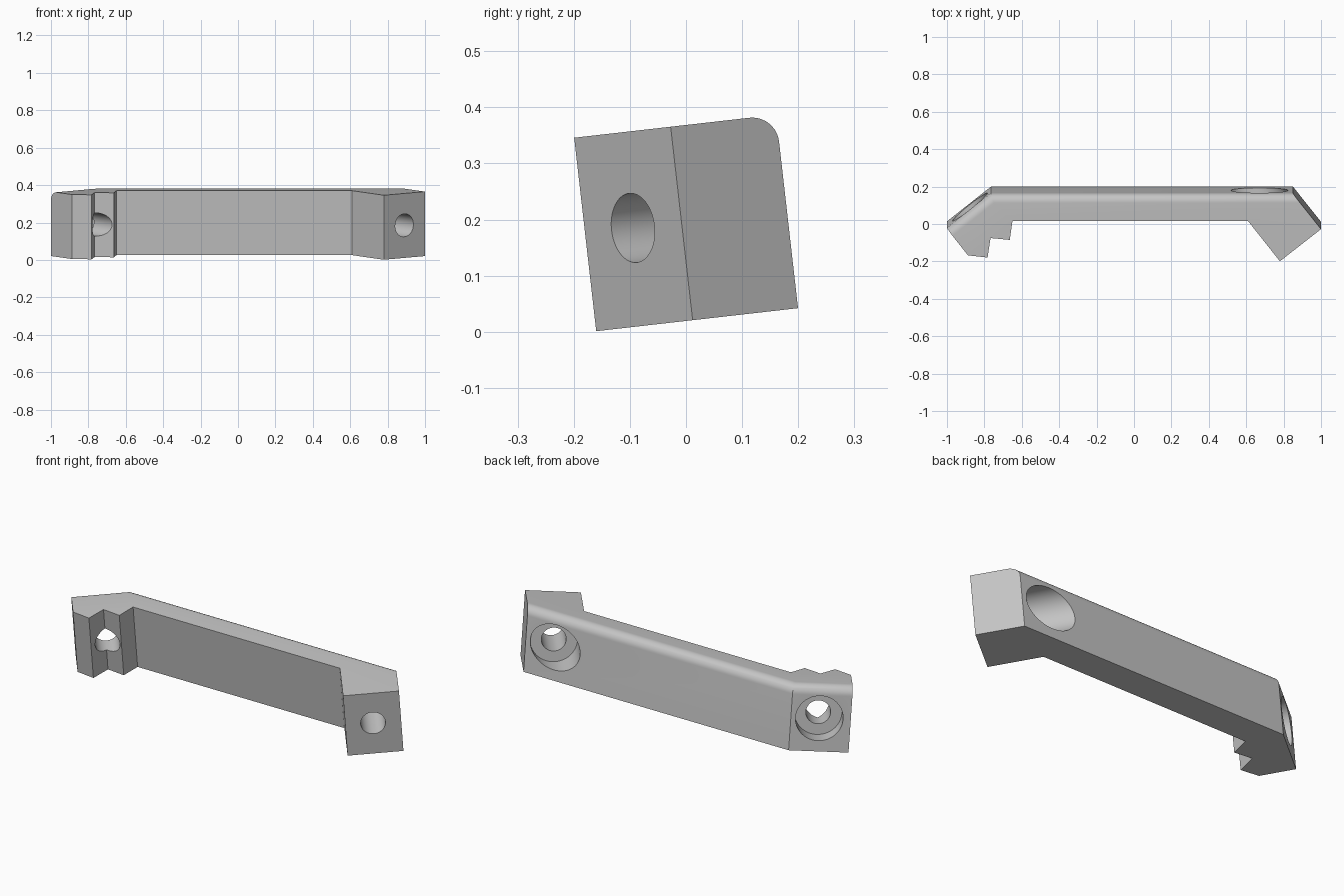
import bpy, bmesh, math
from mathutils import Vector, Matrix

cube = bpy.data.objects.get("Cube")
if cube:
    bpy.data.objects.remove(cube)

HEIGHT = 0.347
DEPTH = 0.362
TILT = math.radians(6.5)

grey = bpy.data.materials.new("plain grey")
grey.use_nodes = True
colour = (0.55, 0.55, 0.55, 1)
grey.diffuse_color = colour
grey.node_tree.nodes["Principled BSDF"].inputs["Base Color"].default_value = colour


def make_object(name, bm):
    mesh = bpy.data.meshes.new(name)
    bm.to_mesh(mesh)
    bm.free()
    mesh.materials.append(grey)
    obj = bpy.data.objects.new(name, mesh)
    bpy.context.collection.objects.link(obj)
    return obj


# Plan outline of the bar with its stepped left foot and angled right foot
outline = [(-1, 0.175), (-0.888, 0.032), (-0.783, 0.02), (-0.767, 0.125),
           (-0.664, 0.115), (-0.65, 0.216), (0.61, 0.216), (0.78, 0),
           (1, 0.173), (0.85, DEPTH), (-0.765, DEPTH)]
bm = bmesh.new()
base = bm.faces.new([bm.verts.new((x, y, 0)) for x, y in outline])
top = bmesh.ops.extrude_face_region(bm, geom=[base])
bmesh.ops.translate(bm, vec=(0, 0, HEIGHT),
                    verts=[g for g in top["geom"] if isinstance(g, bmesh.types.BMVert)])
bmesh.ops.recalc_face_normals(bm, faces=bm.faces)


# Rounded upper back edge, running along the bar and the slanted left end
def is_back_edge(edge):
    a, b = (v.co for v in edge.verts)
    mid = (a + b) / 2
    return min(a.z, b.z) > HEIGHT - 0.01 and mid.x < 0.5 and mid.y > 0.25


bmesh.ops.bevel(bm, geom=[e for e in bm.edges if is_back_edge(e)], offset=0.048,
                offset_type='OFFSET', segments=10, profile=0.5, affect='EDGES')
bar = make_object("bar", bm)


# Screw holes: a through bore and a wide counterbore along the same slanted axis
axis = Vector((-0.62, 0.785, 0)).normalized()


def cut_cylinder(name, start, end, radius):
    cutter_bm = bmesh.new()
    place = Matrix.Translation((start + end) / 2) @ axis.to_track_quat('Z', 'Y').to_matrix().to_4x4()
    bmesh.ops.create_cone(cutter_bm, cap_ends=True, segments=64, radius1=radius,
                          radius2=radius, depth=(end - start).length, matrix=place)
    cutter = make_object(name, cutter_bm)
    cutter.hide_render = True
    mod = bar.modifiers.new(name, 'BOOLEAN')
    mod.operation = 'DIFFERENCE'
    mod.solver = 'EXACT'
    mod.object = cutter
    return cutter


cutters = []
for side, x, y, sink in (("left", 0.671, DEPTH, 0.12), ("right", -0.878, 0.275, 0.095)):
    mouth = Vector((x, y, 0.1755))
    cutters.append(cut_cylinder(side + "_bore", mouth - axis * 0.6, mouth + axis * 0.3, 0.062))
    cutters.append(cut_cylinder(side + "_counterbore", mouth - axis * sink, mouth + axis * 0.3, 0.119))

# Apply the cuts and drop the cutters
bpy.ops.object.select_all(action='DESELECT')
bar.select_set(True)
bpy.context.view_layer.objects.active = bar
for mod in list(bar.modifiers):
    bpy.ops.object.modifier_apply(modifier=mod.name)
for cutter in cutters:
    bpy.data.objects.remove(cutter)
bpy.ops.object.shade_smooth_by_angle(angle=math.radians(25))

# Lean the whole bar slightly backwards
bar.matrix_world = Matrix.Translation((0, -0.16, 0.001)) @ Matrix.Rotation(TILT, 4, 'X')
